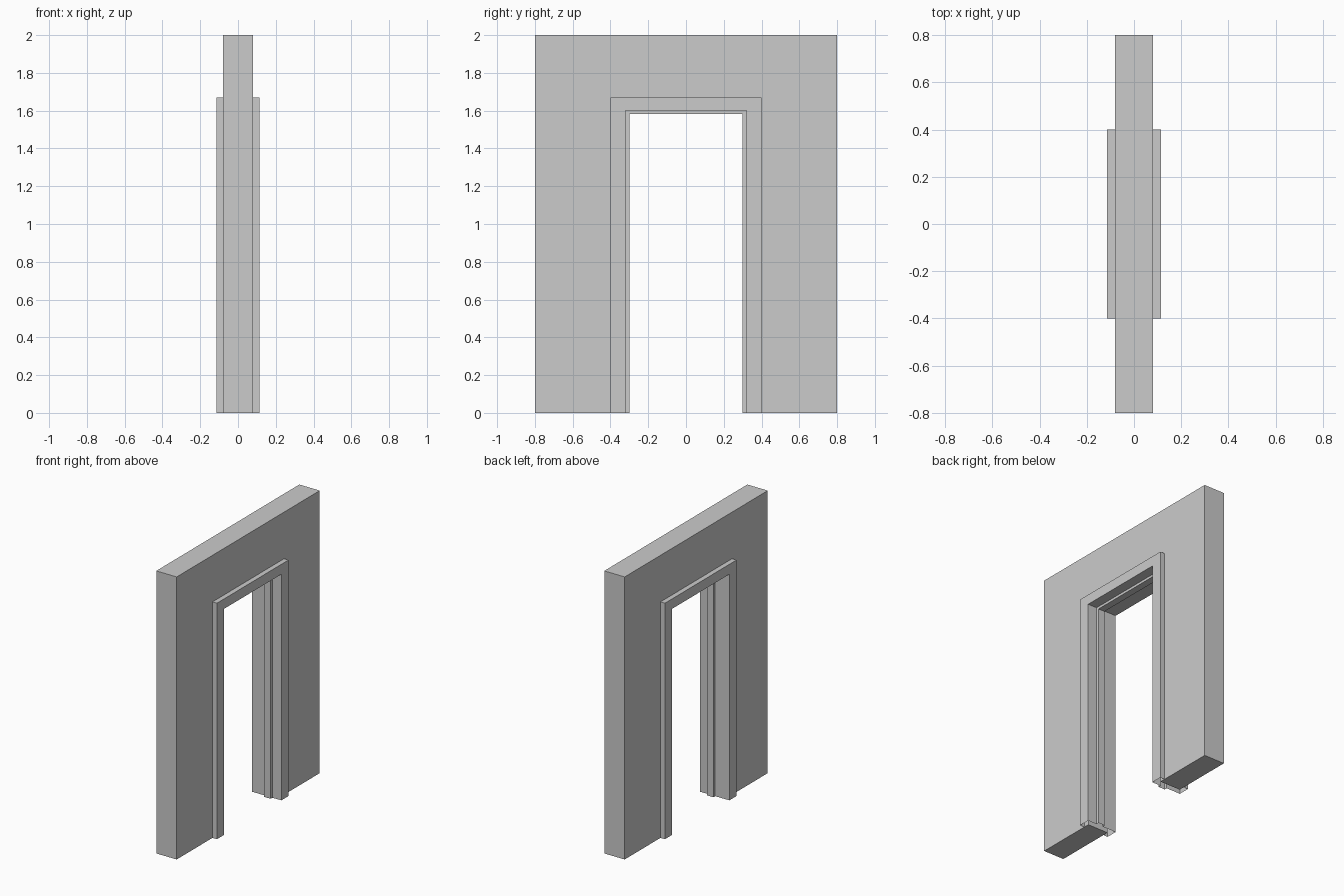
import bpy, bmesh

if "Cube" in bpy.data.objects:
    bpy.data.objects.remove(bpy.data.objects["Cube"])

HALF_W, HEAD = 0.32, 1.60      # clear opening inside the frame
RISE = 0.88                    # head members are slightly slimmer than jambs


def stations(o):
    """Foot, corner, corner, foot of the doorway outline, offset outward by o."""
    y, z = HALF_W + o, HEAD + o * RISE
    return [(-y, 0), (-y, z), (y, z), (y, 0)]


def finish(name, bm):
    bmesh.ops.recalc_face_normals(bm, faces=bm.faces)
    mesh = bpy.data.meshes.new(name)
    bm.to_mesh(mesh)
    bm.free()
    obj = bpy.data.objects.new(name, mesh)
    bpy.context.collection.objects.link(obj)
    return obj


# Wall: doorway-shaped outline extruded through its thickness
bm = bmesh.new()
outline = [(-0.8, 0), (-0.8, 2), (0.8, 2), (0.8, 0)] + stations(0.04)[::-1]
face = bm.faces.new([bm.verts.new((-0.08, y, z)) for y, z in outline])
ext = bmesh.ops.extrude_face_region(bm, geom=[face])
bmesh.ops.translate(bm, vec=(0.16, 0, 0),
                    verts=[v for v in ext["geom"] if isinstance(v, bmesh.types.BMVert)])
finish("wall", bm)

# Door frame: lining, stop and both casings as one (x, offset) profile,
# swept around the doorway and left open at the feet
profile = [(-0.115, 0), (-0.005, 0), (-0.005, -0.02), (0.045, -0.02), (0.045, 0),
           (0.115, 0), (0.115, 0.08), (0.08, 0.08), (0.08, 0.04),
           (-0.08, 0.04), (-0.08, 0.08), (-0.115, 0.08)]
bm = bmesh.new()
rails = [[bm.verts.new((x, y, z)) for y, z in stations(o)] for x, o in profile]
for i, a in enumerate(rails):
    b = rails[(i + 1) % len(rails)]
    for k in range(3):
        bm.faces.new((a[k], a[k + 1], b[k + 1], b[k]))
finish("door_frame", bm)
